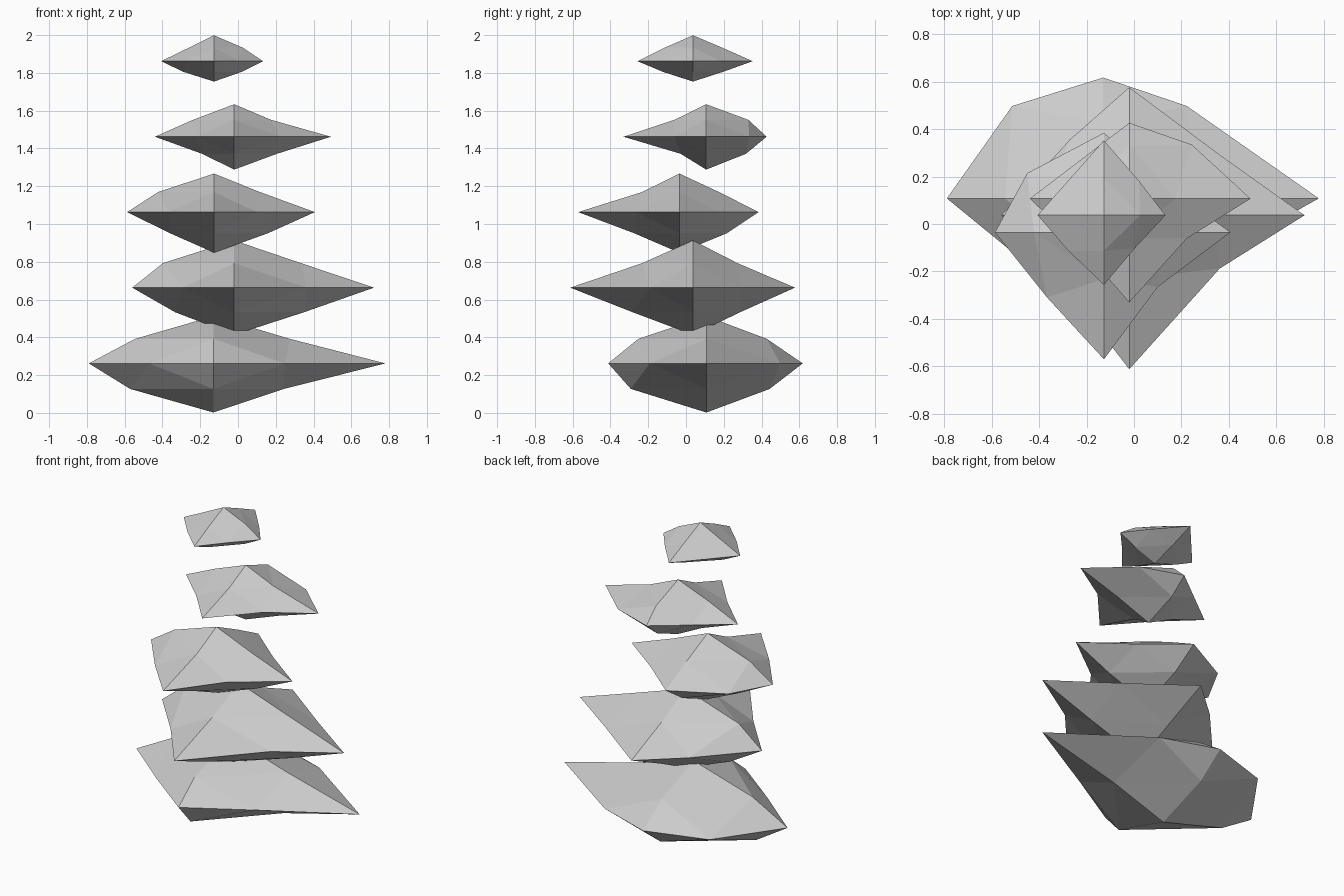
import bpy, bmesh
from mathutils import Vector

if "Cube" in bpy.data.objects:
    bpy.data.objects.remove(bpy.data.objects["Cube"])

Z_MID = 0.52  # height of slanted edge points relative to the stone's tip


def stone(name, centre, tips, corners, ridge_x, ridge_y):
    """Rough octahedron split once.
    tips: reach along +x -x +y -y +z -z
    corners: (x, y) reach of the waist points ++ -+ -- +-
    ridge_x / ridge_y: sideways reach of slanted edge points,
    upper +, upper -, lower +, lower -"""
    px, nx, py, ny, pz, nz = tips
    pts = {(1, 0, 0): (px, 0, 0), (-1, 0, 0): (-nx, 0, 0),
           (0, 1, 0): (0, py, 0), (0, -1, 0): (0, -ny, 0),
           (0, 0, 1): (0, 0, pz), (0, 0, -1): (0, 0, -nz)}
    for (sx, sy), (x, y) in zip([(1, 1), (-1, 1), (-1, -1), (1, -1)], corners):
        pts[(sx, sy, 0)] = (sx * x, sy * y, 0)
    for (s, sz), x, y in zip([(1, 1), (-1, 1), (1, -1), (-1, -1)], ridge_x, ridge_y):
        z = Z_MID * (pz if sz > 0 else -nz)
        pts[(s, 0, sz)] = (s * x, 0, z)
        pts[(0, s, sz)] = (0, s * y, z)

    bm = bmesh.new()
    v = {k: bm.verts.new(Vector(p)) for k, p in pts.items()}
    # four triangles in every octant
    for a in (1, -1):
        for b in (1, -1):
            for c in (1, -1):
                X, Y, Z = v[(a, 0, 0)], v[(0, b, 0)], v[(0, 0, c)]
                XY, YZ, XZ = v[(a, b, 0)], v[(0, b, c)], v[(a, 0, c)]
                for tri in ((X, XY, XZ), (XY, Y, YZ), (XZ, YZ, Z), (XY, YZ, XZ)):
                    bm.faces.new(tri if a * b * c > 0 else tri[::-1])
    mesh = bpy.data.meshes.new(name)
    bm.to_mesh(mesh)
    bm.free()
    ob = bpy.data.objects.new(name, mesh)
    ob.location = centre
    bpy.context.collection.objects.link(ob)


# stack from the ground up
stone("bottom_stone", (-.13, .108, .262), (.91, .66, .51, .52, .25, .26),
      [(.353, .39), (.384, .39), (.34, .262), (.376, .3)],
      (.405, .415, .373, .441), (.32, .36, .335, .40))
stone("second_stone", (-.02, .037, .663), (.74, .54, .54, .65, .25, .25),
      [(.382, .255), (.25, .32), (.27, .30), (.382, .225)],
      (.353, .377, .37, .313), (.235, .268, .25, .32))
stone("third_stone", (-.127, -.035, 1.063), (.534, .46, .42, .536, .204, .215),
      [(.25, .21), (.323, .25), (.24, .275), (.228, .23)],
      (.243, .296, .286, .233), (.21, .198, .252, .24))
stone("fourth_stone", (-.02, .107, 1.462), (.512, .42, .32, .438, .172, .174),
      [(.264, .228), (.21, .16), (.2, .21), (.243, .168)],
      (.195, .218, .226, .17), (.223, .168, .21, .135))
stone("top_stone", (-.127, .037, 1.862), (.26, .28, .316, .294, .137, .108),
      [(.148, .145), (.14, .158), (.15, .15), (.13, .14)],
      (.153, .133, .148, .163), (.155, .15, .16, .16))
